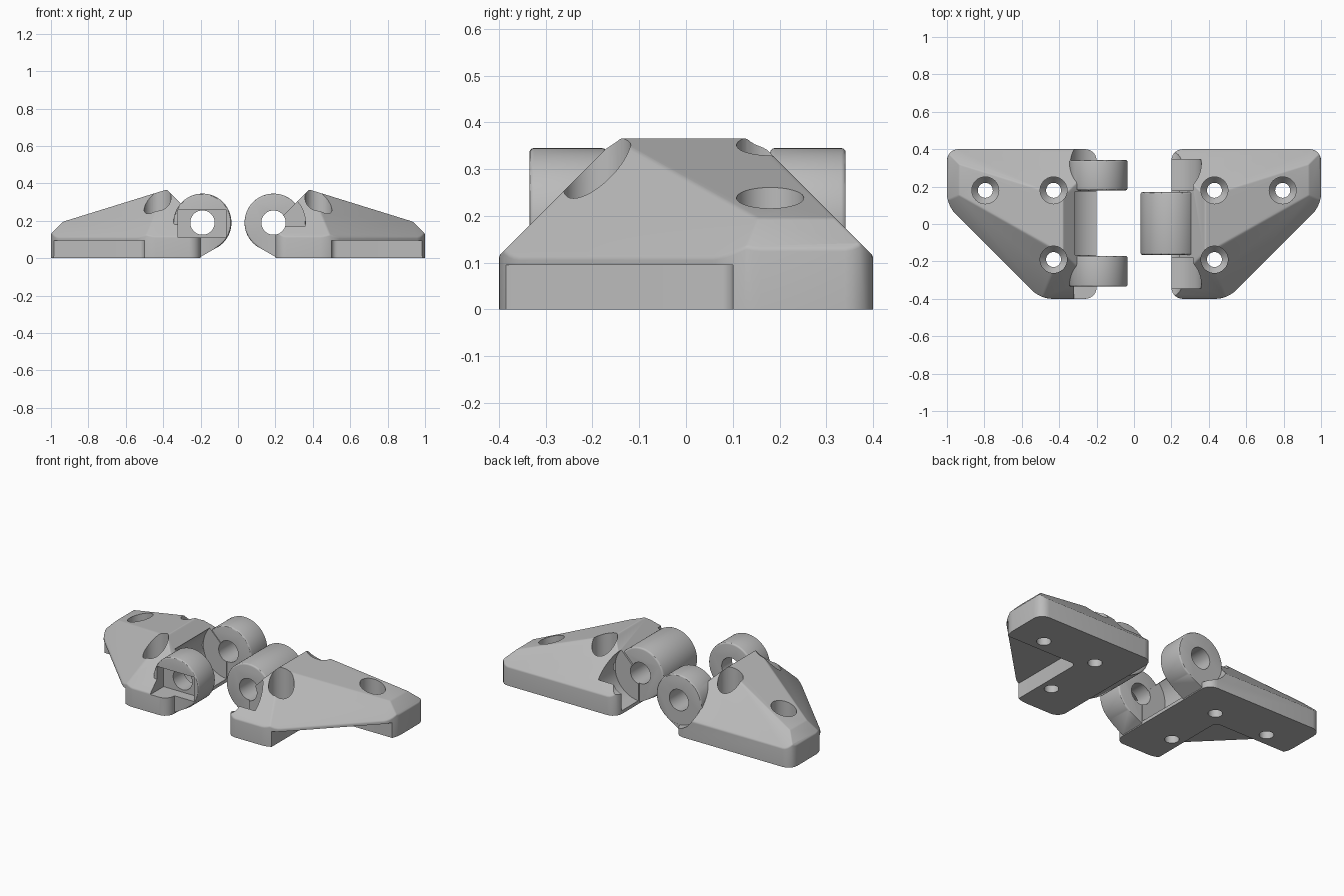
import bpy, bmesh, math
from mathutils import Vector

old = bpy.data.objects.get("Cube")
if old:
    bpy.data.objects.remove(old, do_unlink=True)

grey = bpy.data.materials.new("plain grey")
grey.use_nodes = True
grey.diffuse_color = (0.5, 0.5, 0.5, 1)
grey.node_tree.nodes["Principled BSDF"].inputs["Base Color"].default_value = (0.5, 0.5, 0.5, 1)

PIN_X, PIN_Z, KNUCKLE_R = 0.19, 0.19, 0.155
HALF_DEPTH, SHOULDER = 0.4, 0.115


def finish(name, bm):
    bmesh.ops.recalc_face_normals(bm, faces=bm.faces[:])
    mesh = bpy.data.meshes.new(name)
    bm.to_mesh(mesh)
    bm.free()
    obj = bpy.data.objects.new(name, mesh)
    bpy.context.collection.objects.link(obj)
    return obj


def prism(points, offset):
    """Extrude a closed polygon of 3D points along offset."""
    bm = bmesh.new()
    face = bm.faces.new([bm.verts.new(p) for p in points])
    out = bmesh.ops.extrude_face_region(bm, geom=[face], use_keep_orig=True)
    moved = [g for g in out["geom"] if isinstance(g, bmesh.types.BMVert)]
    bmesh.ops.translate(bm, verts=moved, vec=offset)
    bmesh.ops.recalc_face_normals(bm, faces=bm.faces[:])
    return bm


def arc(radius, start, end, steps):
    angles = [math.radians(start + (end - start) * i / steps) for i in range(steps + 1)]
    return [(PIN_X + radius * math.cos(a), PIN_Z + radius * math.sin(a)) for a in angles]


def pin_cylinder(radius, y0, y1):
    ring = arc(radius, 0, 360, 64)[:-1]
    return finish("pin_cutter", prism([(x, y0, z) for x, z in ring], (0, y1 - y0, 0)))


def box(x0, x1, y0, y1, z0, z1):
    base = [(x0, y0, z0), (x1, y0, z0), (x1, y1, z0), (x0, y1, z0)]
    return finish("box_cutter", prism(base, (0, 0, z1 - z0)))


def combine(target, tool, operation="DIFFERENCE"):
    mod = target.modifiers.new("join", "BOOLEAN")
    mod.operation, mod.solver, mod.object = operation, "EXACT", tool
    graph = bpy.context.evaluated_depsgraph_get()
    graph.update()
    mesh = bpy.data.meshes.new_from_object(target.evaluated_get(graph))
    target.modifiers.clear()
    target.data = mesh
    bpy.data.objects.remove(tool, do_unlink=True)


def plate_body(name):
    # Rounded footprint
    bm = prism([(0.2, -0.4, 0), (0.5, -0.4, 0), (1, 0.1, 0), (1, 0.4, 0), (0.2, 0.4, 0)], (0, 0, 0.6))
    upright = [e for e in bm.edges if abs(e.verts[0].co.z - e.verts[1].co.z) > 0.1]
    bmesh.ops.bevel(bm, geom=upright, offset=0.06, segments=6, profile=0.5, affect="EDGES")
    # Sloping faces
    slopes = [((0, HALF_DEPTH, SHOULDER), (0, 1, 1)),
              ((0, -HALF_DEPTH, SHOULDER), (0, -1, 1)),
              ((0.5, -0.395, SHOULDER), (1, -1, math.sqrt(2))),
              ((0.94, 0, 0.19), (1, 0, 1)),
              ((0.38, 0, 0.367), (0.31, 0, 1)),
              ((0.38, 0, 0.367), (-1, 0, 1))]
    for point, normal in slopes:
        geom = bm.verts[:] + bm.edges[:] + bm.faces[:]
        out = bmesh.ops.bisect_plane(bm, geom=geom, dist=1e-5, plane_co=point,
                                     plane_no=Vector(normal).normalized(), clear_outer=True)
        rim = [g for g in out["geom_cut"] if isinstance(g, bmesh.types.BMEdge)]
        bmesh.ops.edgeloop_fill(bm, edges=rim)
    bmesh.ops.remove_doubles(bm, verts=bm.verts[:], dist=0.002)
    bmesh.ops.recalc_face_normals(bm, faces=bm.faces[:])
    # Soft edges everywhere but the mounting face
    soft = [e for e in bm.edges if len(e.link_faces) == 2 and e.calc_face_angle() > 0.35
            and max(v.co.z for v in e.verts) > 0.01]
    bmesh.ops.bevel(bm, geom=soft, offset=0.012, segments=3, profile=0.5,
                    affect="EDGES", clamp_overlap=True)
    return finish(name, bm)


def knuckle(y0, y1):
    outline = arc(KNUCKLE_R, 0, 235, 44) + [(0.205, 0.004), (0.345, 0.004)]
    bm = prism([(x, y0, z) for x, z in outline], (0, y1 - y0, 0))
    rims = [e for e in bm.edges if abs(e.verts[0].co.y - e.verts[1].co.y) < 1e-4
            and min(v.co.z for v in e.verts) > 0.05]
    bmesh.ops.bevel(bm, geom=rims, offset=0.01, segments=3, profile=0.5, affect="EDGES")
    return finish("knuckle", bm)


def screw_hole(x, y):
    # Through hole, countersink and wide bore as one turned profile
    profile = [(0.04, -0.1), (0.04, 0.06), (0.072, 0.1), (0.072, 0.6)]
    bm = bmesh.new()
    rings = []
    for radius, z in profile:
        out = bmesh.ops.create_circle(bm, segments=40, radius=radius, cap_ends=False)
        bmesh.ops.translate(bm, verts=out["verts"], vec=(x, y, z))
        rings.append(out["verts"])
    for low, high in zip(rings, rings[1:]):
        for i in range(40):
            j = (i + 1) % 40
            bm.faces.new((low[i], low[j], high[j], high[i]))
    bm.faces.new(rings[0][::-1])
    bm.faces.new(rings[-1])
    return finish("screw_cutter", bm)


def foot_notch():
    # Relief under the diagonal side with a rounded inner corner
    bm = prism([(0.5, 0.1, -0.1), (0.5, -0.6, -0.1), (1.2, -0.6, -0.1), (1.2, 0.1, -0.1)], (0, 0, 0.195))
    corner = [e for e in bm.edges if all(abs(v.co.x - 0.5) < 1e-4 and abs(v.co.y - 0.1) < 1e-4
                                         for v in e.verts)]
    bmesh.ops.bevel(bm, geom=corner, offset=0.03, segments=5, profile=0.5, affect="EDGES")
    return finish("notch_cutter", bm)


def hinge_leaf(name, knuckles, clearances, extra_cuts=(), mirrored=False):
    leaf = plate_body(name)
    combine(leaf, foot_notch())
    for y0, y1 in clearances:
        combine(leaf, pin_cylinder(0.17, y0, y1))
    for y0, y1 in knuckles:
        combine(leaf, knuckle(y0, y1), "UNION")
    for make_cutter in extra_cuts:
        combine(leaf, make_cutter())
    combine(leaf, pin_cylinder(0.065, -0.6, 0.6))
    for x, y in [(0.43, 0.18), (0.43, -0.19), (0.795, 0.18)]:
        combine(leaf, screw_hole(x, y))
    if mirrored:
        bm = bmesh.new()
        bm.from_mesh(leaf.data)
        bmesh.ops.scale(bm, vec=(-1, 1, 1), verts=bm.verts[:])
        bmesh.ops.reverse_faces(bm, faces=bm.faces[:])
        bm.to_mesh(leaf.data)
        bm.free()
    leaf.data.materials.clear()
    leaf.data.materials.append(grey)
    bpy.ops.object.select_all(action="DESELECT")
    leaf.select_set(True)
    bpy.context.view_layer.objects.active = leaf
    bpy.ops.object.shade_smooth_by_angle(angle=math.radians(30))
    return leaf


# Single-knuckle leaf
hinge_leaf("left_hinge_leaf", [(-0.165, 0.17)], [(-0.345, -0.18), (0.18, 0.345)])

# Double-knuckle leaf with a nut slot in front and a bolt head recess behind
hinge_leaf("right_hinge_leaf", [(-0.335, -0.17), (0.18, 0.342)], [(-0.165, 0.175)],
           [lambda: box(0.065, 0.32, -0.5, -0.27, 0.11, 0.26),
            lambda: pin_cylinder(0.15, 0.341, 0.5)], mirrored=True)
